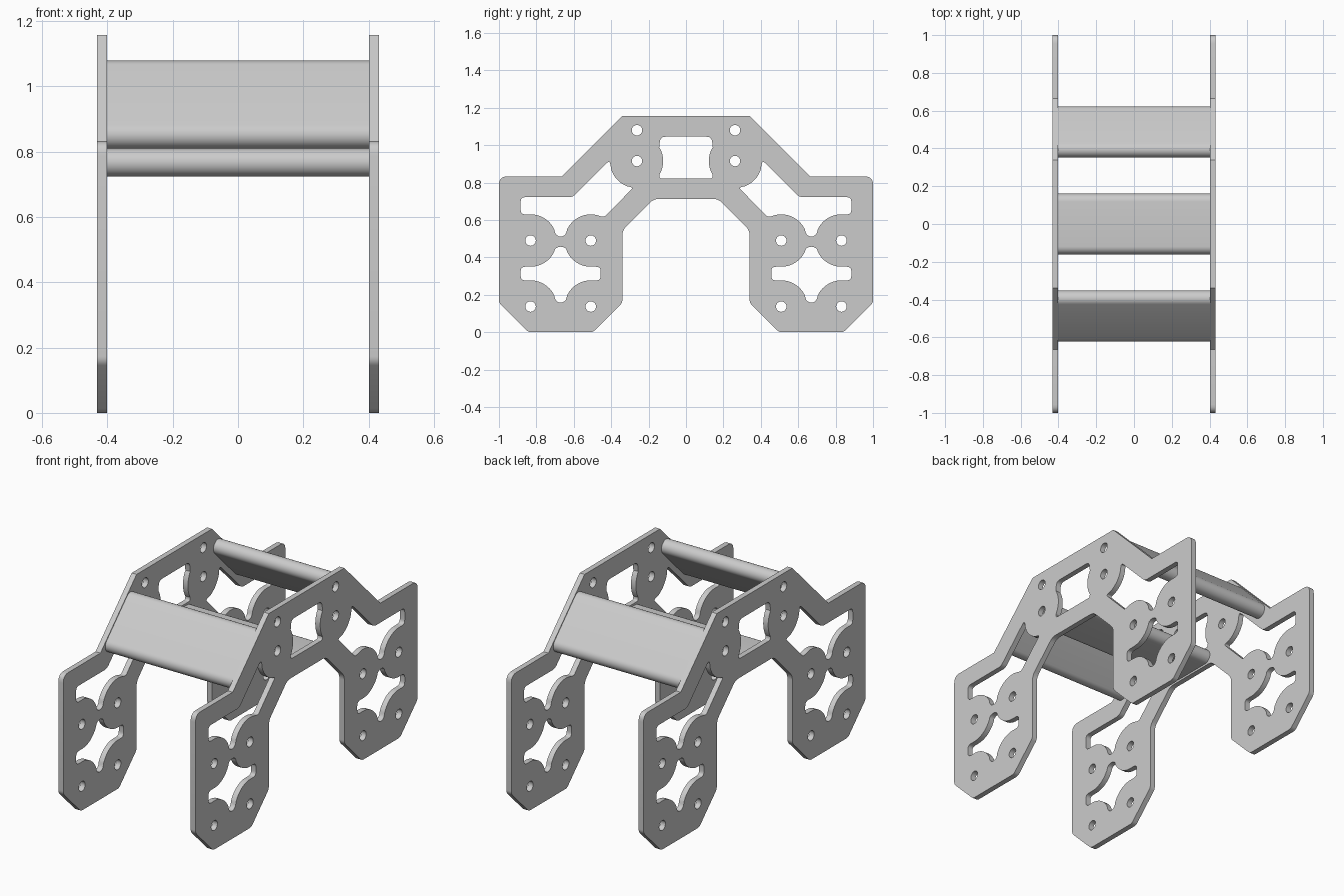
import bpy, bmesh, math
from mathutils import Vector

if "Cube" in bpy.data.objects:
    bpy.data.objects.remove(bpy.data.objects["Cube"], do_unlink=True)

metal = bpy.data.materials.new("light grey metal")
metal.use_nodes = True
GREY = (0.6, 0.6, 0.6, 1.0)
metal.diffuse_color = GREY
metal.node_tree.nodes["Principled BSDF"].inputs["Base Color"].default_value = GREY


def arc(cy, cz, r, a0, a1, n=14, rz=None):
    """Points on a circular (or elliptical) arc, angles in degrees."""
    rz = r if rz is None else rz
    angles = [math.radians(a0 + (a1 - a0) * i / n) for i in range(n + 1)]
    return [(cy + r * math.cos(a), cz + rz * math.sin(a)) for a in angles]


def rounded(pts):
    """Round each corner given as (y, z, radius); plain (y, z) points stay."""
    out = []
    for i, p in enumerate(pts):
        c = Vector(p[:2])
        if len(p) < 3:
            out.append(tuple(c))
            continue
        u = Vector(pts[i - 1][:2]) - c
        v = Vector(pts[(i + 1) % len(pts)][:2]) - c
        turn = math.pi - u.angle(v)
        d = min(p[2] * math.tan(turn / 2), 0.48 * u.length, 0.48 * v.length)
        a, b = c + u.normalized() * d, c + v.normalized() * d
        for k in range(7):
            t = k / 6
            out.append(tuple(a * (1 - t) ** 2 + c * 2 * t * (1 - t) + b * t * t))
    return out


def flip(pts):
    return [(-p[0],) + tuple(p[1:]) for p in reversed(pts)]


def extrude_profile(name, outlines, thickness):
    """Fill closed y-z outlines (inner ones become holes) and extrude along x."""
    curve = bpy.data.curves.new(name, "CURVE")
    curve.dimensions = "2D"
    curve.fill_mode = "BOTH"
    curve.extrude = thickness / 2
    for pts in outlines:
        s = curve.splines.new("POLY")
        s.points.add(len(pts) - 1)
        for sp, (y, z) in zip(s.points, pts):
            sp.co = (y, z, 0, 1)
        s.use_cyclic_u = True
    obj = bpy.data.objects.new(name, curve)
    bpy.context.collection.objects.link(obj)
    obj.rotation_euler = (math.pi / 2, 0, math.pi / 2)
    bpy.ops.object.select_all(action="DESELECT")
    obj.select_set(True)
    bpy.context.view_layer.objects.active = obj
    bpy.ops.object.convert(target="MESH")
    obj = bpy.context.view_layer.objects.active
    bm = bmesh.new()
    bm.from_mesh(obj.data)
    bmesh.ops.remove_doubles(bm, verts=bm.verts, dist=0.0002)
    bmesh.ops.recalc_face_normals(bm, faces=bm.faces)
    bm.to_mesh(obj.data)
    bm.free()
    obj.data.materials.clear()
    obj.data.materials.append(metal)
    bpy.ops.object.shade_smooth_by_angle(angle=math.radians(35))
    return obj


# Side plate outline: arch with two legs
half = [(0.34, 1.157), (0.665, 0.833), (1.0, 0.833, 0.045), (1.0, 0.157, 0.04),
        (0.842, 0.003, 0.04), (0.498, 0.003, 0.04), (0.34, 0.157, 0.04),
        (0.34, 0.545, 0.07), (0.172, 0.713, 0.07)]
half = [(p[0], 0.0 if p[1] == 0.003 else p[1]) + tuple(p[2:]) for p in half]
outlines = [rounded(half + flip(half))]

# Bolt positions on the legs and around the centre window
LEG, DY, Z_UP, Z_LOW, R = 0.67, 0.161, 0.49, 0.137, 0.14
mid = (Z_UP + Z_LOW) / 2
bolts = [(LEG - DY, Z_UP), (LEG + DY, Z_UP), (LEG - DY, Z_LOW), (LEG + DY, Z_LOW),
         (0.262, 1.08), (0.262, 0.915)]

# Star-shaped lower leg opening, wrapped round the four bolt bosses
arm = (Z_UP - Z_LOW) / 2 - R
gap = DY - R * math.cos(math.radians(24))
z_gap = R * math.sin(math.radians(24))
star = ([(LEG + 0.214, mid + arm, 0.025)]
        + arc(LEG + DY, Z_UP, R, 270, 204)
        + arc(LEG, Z_UP - z_gap, gap, 0, 180, 10, 0.024)[1:-1]
        + arc(LEG - DY, Z_UP, R, -24, -90)
        + [(LEG - 0.214, mid + arm, 0.025), (LEG - 0.214, mid - arm, 0.025)]
        + arc(LEG - DY, Z_LOW, R, 90, 24)
        + arc(LEG, Z_LOW + z_gap, gap, 180, 360, 10, 0.036)[1:-1]
        + arc(LEG + DY, Z_LOW, R, 156, 90)
        + [(LEG + 0.214, mid - arm, 0.025)])

# Upper shoulder opening
shoulder = ([(LEG + 0.214, 0.722, 0.025), (0.606, 0.722, 0.05), (0.408, 0.92, 0.025)]
            + arc(0.262, 0.915, 0.145, -18, -68)
            + [(0.282, 0.773, 0.025), (0.435, 0.618, 0.02)]
            + arc(LEG - DY, Z_UP, R, 112, 24)
            + arc(LEG, Z_UP + z_gap, gap, 180, 360, 10, 0.036)[1:-1]
            + arc(LEG + DY, Z_UP, R, 156, 90)
            + [(LEG + 0.214, Z_UP + R, 0.025)])

for hole in (star, shoulder):
    pts = rounded(hole)
    outlines += [pts, flip(pts)]
for y, z in bolts:
    pts = arc(y, z, 0.028, 0, 360, 24)[:-1]
    outlines += [pts, flip(pts)]

# Centre window with waisted sides
side = ([(0.137, 1.045, 0.03)] + arc(0.262, 0.915, R, 148, 212)
        + [(0.14, 0.822, 0.03)])
outlines.append(rounded(side + flip(side)))

# Two identical side plates
left_plate = extrude_profile("left_side_plate", outlines, 0.031)
left_plate.location.x = 0.417
right_plate = bpy.data.objects.new("right_side_plate", left_plate.data.copy())
right_plate.rotation_euler = left_plate.rotation_euler
right_plate.location.x = -0.417
bpy.context.collection.objects.link(right_plate)


# Cross panels with fully rounded edges, spanning between the plates
def panel(name, y, z, length, tilt):
    r = 0.0425
    h = length / 2 - r
    pts = arc(h, 0, r, -90, 90, 16) + arc(-h, 0, r, 90, 270, 16)
    c, s = math.cos(tilt), math.sin(tilt)
    pts = [(y + a * c - b * s, z + a * s + b * c) for a, b in pts]
    extrude_profile(name, [pts], 0.803)


panel("centre_cross_panel", 0, 0.767, 0.322, 0)
panel("front_cross_panel", -0.487, 0.944, 0.346, math.pi / 4)
panel("back_cross_panel", 0.487, 0.944, 0.346, -math.pi / 4)
